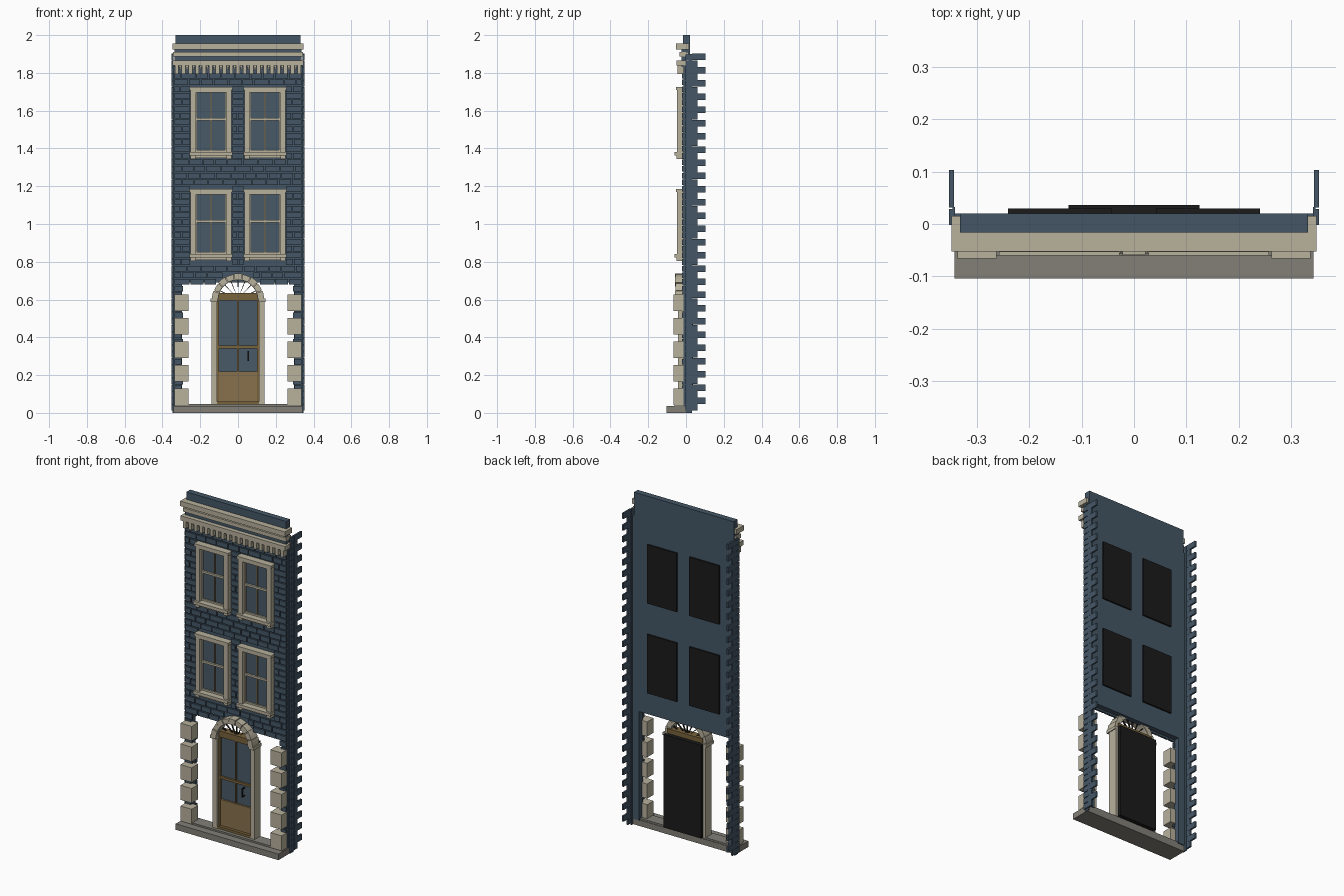
import bpy, bmesh, math, random

random.seed(4)


def mat(name, rgb):
    m = bpy.data.materials.new(name)
    m.diffuse_color = (*rgb, 1)
    return m


BLUE = mat("slate blue brick", (0.058, 0.094, 0.132))
GLASS = mat("blue glass", (0.066, 0.100, 0.138))
STONE = mat("pale stone", (0.48, 0.44, 0.335))
GREY = mat("grey step stone", (0.225, 0.215, 0.185))
WOOD = mat("tan wood", (0.25, 0.165, 0.075))
BRASS = mat("dark brass", (0.19, 0.125, 0.045))
BLACK = mat("black", (0.011, 0.011, 0.011))


def solid(bm, pts, y0, y1):
    """Extrude an x-z outline from y0 (front) to y1 (back)."""
    f = [bm.verts.new((x, y0, z)) for x, z in pts]
    b = [bm.verts.new((x, y1, z)) for x, z in pts]
    bm.faces.new(f)
    bm.faces.new(b[::-1])
    for i in range(len(pts)):
        j = (i + 1) % len(pts)
        bm.faces.new((f[j], f[i], b[i], b[j]))


def box(bm, x0, x1, y0, y1, z0, z1):
    solid(bm, [(x0, z0), (x1, z0), (x1, z1), (x0, z1)], y0, y1)


def finish(name, bm, material):
    bmesh.ops.recalc_face_normals(bm, faces=bm.faces)
    me = bpy.data.meshes.new(name)
    bm.to_mesh(me)
    bm.free()
    me.materials.append(material)
    ob = bpy.data.objects.new(name, me)
    bpy.context.collection.objects.link(ob)
    return ob


def boxes(name, material, items, mirror=False):
    bm = bmesh.new()
    for a in items:
        box(bm, *a)
        if mirror:
            box(bm, -a[1], -a[0], *a[2:])
    return finish(name, bm, material)


def sector(bm, cz, r0, r1, a0, a1, y0, y1, n=3):
    """Wedge of a ring centred on x = 0."""
    ang = [a0 + (a1 - a0) * i / n for i in range(n + 1)]
    pts = [(r1 * math.cos(a), cz + r1 * math.sin(a)) for a in ang]
    pts += [(r0 * math.cos(a), cz + r0 * math.sin(a)) for a in reversed(ang)]
    solid(bm, pts, y0, y1)


# Main wall, parapet and side piers
boxes("wall", BLUE, [(-0.342, 0.342, -0.012, 0.02, 0.69, 1.86)])
boxes("parapet", BLUE, [(-0.332, 0.332, -0.016, 0.02, 1.86, 2.0)])
boxes("lower_pier", BLUE, [(0.297, 0.342, -0.012, 0.02, 0.035, 0.69)], True)
boxes("front_step", GREY, [(-0.342, 0.342, -0.104, 0.015, 0, 0.036),
                           (-0.335, 0.335, -0.06, 0.012, 0.036, 0.046)])

# Front brick courses, leaving out windows and door arch
WINDOW_Z = (0.805, 1.345)
ARCH_Z = 0.6
COURSE = 0.0352
bm = bmesh.new()
for row in range(50):
    z0 = 0.045 + row * COURSE
    z1 = z0 + COURSE - 0.006
    if z1 > 1.80:
        break
    if z1 < 0.70:
        inner = 0.291 if row % 2 else 0.300
        spans = [(-0.335, -inner), (inner, 0.335)]
    elif z0 < ARCH_Z + 0.14:
        r = math.sqrt(max(0.14 ** 2 - (z0 - ARCH_Z) ** 2, 0))
        spans = [(-0.335, -r), (r, 0.335)]
    elif any(z1 > w + 0.005 and z0 < w + 0.375 for w in WINDOW_Z):
        spans = [(-0.335, -0.255), (-0.03, 0.03), (0.255, 0.335)]
    else:
        spans = [(-0.335, 0.335)]
    for a, b in spans:
        x = a
        first = True
        while x < b - 0.004:
            w = random.uniform(0.06, 0.085)
            if first and row % 2:
                w *= 0.5
            first = False
            end = x + w if b - x - w > 0.025 else b
            box(bm, x, min(end, b) - 0.005 * (end < b), -0.022, -0.011, z0, z1)
            x = end
finish("front_bricks", bm, BLUE)

# Toothed side bricks
side = [(0.341, 0.346, 0.0, 0.032, 0.0, 1.9)]
for i in range(54):
    z = 0.012 + i * 0.035
    side.append((0.343, 0.353, -0.002, 0.029, z, z + 0.031))
    side.append((0.343, 0.353, 0.031, 0.103 if i % 2 else 0.062, z, z + 0.0345))
boxes("side_bricks", BLUE, side, True)

# Corner stones beside the door
boxes("corner_stones", STONE,
      [(0.262, 0.336, -0.066, -0.005, 0.042 + i * 0.1245, 0.130 + i * 0.1245)
       for i in range(5)], True)

# Cornice bands with dentils below
boxes("cornice", STONE, [
    (-0.348, 0.348, -0.052, 0.015, 1.925, 1.955),
    (-0.343, 0.343, -0.035, 0.012, 1.887, 1.910),
    (-0.348, 0.348, -0.050, 0.012, 1.838, 1.866)])
boxes("cornice_core", BLUE, [(-0.336, 0.336, -0.024, 0.0, 1.83, 1.94)])
dentils = []
for i in range(19):
    x = -0.324 + i * 0.036
    dentils.append((x - 0.010, x + 0.010, -0.045, -0.01, 1.795, 1.838))
    if i < 18:
        dentils.append((x + 0.014, x + 0.022, -0.030, -0.01, 1.815, 1.838))
boxes("dentils", STONE, dentils)

# Sash windows
frames, panes, bars, backs, sashes = [], [], [], [], []
for z in WINDOW_Z:
    c, mid = 0.1425, z + 0.209
    frames += [(0.034, 0.062, -0.047, -0.01, z + 0.03, z + 0.355),
               (0.223, 0.251, -0.047, -0.01, z + 0.03, z + 0.355),
               (0.034, 0.251, -0.047, -0.01, z + 0.352, z + 0.370),
               (0.028, 0.257, -0.053, -0.01, z + 0.364, z + 0.380),
               (0.028, 0.257, -0.060, -0.01, z + 0.018, z + 0.036),
               (0.034, 0.060, -0.050, -0.01, z, z + 0.02),
               (0.225, 0.251, -0.050, -0.01, z, z + 0.02),
               (0.034, 0.251, -0.042, -0.01, z + 0.004, z + 0.02)]
    sashes += [(0.062, 0.223, -0.028, -0.01, mid - 0.006, mid + 0.006),
               (0.062, 0.068, -0.024, -0.01, z + 0.036, z + 0.352),
               (0.217, 0.223, -0.024, -0.01, z + 0.036, z + 0.352),
               (0.062, 0.223, -0.024, -0.01, z + 0.036, z + 0.046)]
    bars.append((c - 0.003, c + 0.003, -0.022, -0.01, z + 0.036, z + 0.352))
    panes.append((0.060, 0.225, -0.016, -0.01, z + 0.03, z + 0.358))
    backs.append((0.042, 0.240, 0.0, 0.030, z + 0.015, z + 0.368))
boxes("window_frames", STONE, frames, True)
boxes("window_sashes", STONE, sashes, True)
boxes("window_bars", BRASS, bars, True)
boxes("window_panes", GLASS, panes, True)
boxes("window_backs", BLACK, backs, True)

# Door surround: jambs, imposts and arch stones
boxes("door_jambs", STONE, [
    (0.111, 0.140, -0.042, 0.015, 0.046, 0.590),
    (0.109, 0.145, -0.058, 0.015, 0.588, 0.606)], True)
bm = bmesh.new()
N = 9
for i in range(N):
    a = math.pi * i / N
    key = 0.003 if i % 2 == 0 else 0
    sector(bm, ARCH_Z, 0.105, 0.135 + key, a + 0.015, a + math.pi / N - 0.015,
           -0.056 - key, 0.005)
finish("arch_stones", bm, STONE)
bm = bmesh.new()
sector(bm, ARCH_Z, 0.103, 0.131, 0, math.pi, -0.046, 0.004, 24)
finish("arch_core", bm, STONE)

# Fanlight with radiating bars
bm = bmesh.new()
sector(bm, 0.61, 0.0005, 0.026, 0, math.pi, -0.022, -0.004, 12)
for i in range(1, 8):
    a = math.pi * i / 8
    sector(bm, 0.606, 0.02, 0.100, a - 0.022, a + 0.022, -0.018, -0.008, 1)
finish("fanlight_bars", bm, BLACK)

# Door leaf
boxes("door_trim", BRASS, [
    (-0.118, 0.118, -0.036, 0.012, 0.606, 0.634),
    (-0.111, 0.111, -0.030, 0.0, 0.594, 0.608),
    (-0.111, -0.100, -0.026, 0.0, 0.05, 0.6),
    (0.100, 0.111, -0.026, 0.0, 0.05, 0.6),
    (-0.100, 0.100, -0.026, 0.0, 0.342, 0.356),
    (-0.004, 0.004, -0.024, 0.0, 0.22, 0.595),
    (-0.114, 0.114, -0.040, 0.0, 0.046, 0.060)])
boxes("door_panel", WOOD, [(-0.101, 0.101, -0.022, 0.0, 0.058, 0.215),
                           (-0.101, 0.101, -0.025, 0.0, 0.208, 0.218)])
boxes("door_glass", GLASS, [(-0.101, 0.101, -0.014, 0.0, 0.217, 0.597)])
boxes("door_handle", BLACK, [(0.051, 0.057, -0.038, -0.032, 0.275, 0.328),
                             (0.051, 0.057, -0.034, -0.010, 0.275, 0.281),
                             (0.051, 0.057, -0.034, -0.010, 0.322, 0.328)])
boxes("door_back", BLACK, [(-0.125, 0.125, 0.0, 0.036, 0.046, 0.606)])
